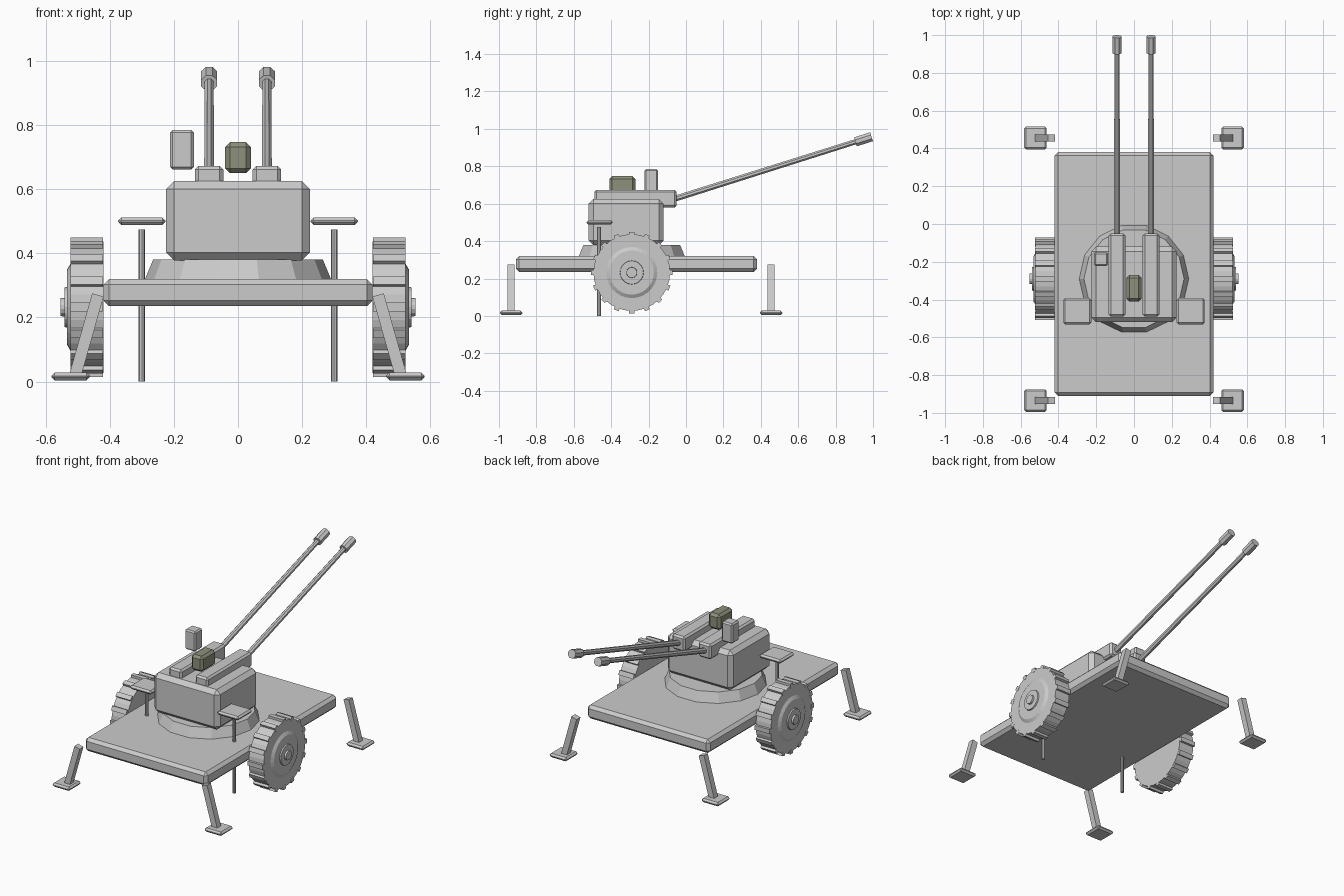
import bpy, bmesh
from math import pi, cos, sin
from mathutils import Vector, Matrix

if "Cube" in bpy.data.objects:
    bpy.data.objects.remove(bpy.data.objects["Cube"])


def make(name, bm, bevel=0.0):
    bmesh.ops.recalc_face_normals(bm, faces=bm.faces)
    me = bpy.data.meshes.new(name)
    bm.to_mesh(me)
    bm.free()
    ob = bpy.data.objects.new(name, me)
    bpy.context.collection.objects.link(ob)
    if bevel:
        m = ob.modifiers.new("bevel", 'BEVEL')
        m.width = bevel
        m.segments = 1
    return ob


def box(name, lo, hi, bevel=0.0):
    lo, hi = Vector(lo), Vector(hi)
    bm = bmesh.new()
    bmesh.ops.create_cube(bm, size=1, matrix=Matrix.Translation((lo + hi) / 2)
                          @ Matrix.Diagonal((*(hi - lo), 1)))
    return make(name, bm, bevel)


def along(a, b):
    a, b = Vector(a), Vector(b)
    rot = (b - a).to_track_quat('Z', 'Y').to_matrix().to_4x4()
    return Matrix.Translation((a + b) / 2) @ rot, (b - a).length


def rod(name, a, b, r1, r2, sides, turn=0.0):
    m, length = along(a, b)
    bm = bmesh.new()
    bmesh.ops.create_cone(bm, cap_ends=True, segments=sides, radius1=r1, radius2=r2,
                          depth=length, matrix=m @ Matrix.Rotation(turn, 4, 'Z'))
    return make(name, bm)


# carriage deck, turntable ring and gun housing
box("deck", (-.42, -.91, .235), (.42, .38, .32), .018)
rod("turntable", (0, -.29, .32), (0, -.29, .38), .29, .265, 14, pi / 2)
box("gun_housing", (-.225, -.52, .378), (.225, -.12, .625), .025)

# sights
sight = box("gun_sight", (-.04, -.41, .65), (.04, -.27, .747), .015)
mat = bpy.data.materials.new("olive")
mat.diffuse_color = (.27, .28, .20, 1)
mat.use_nodes = True
mat.node_tree.nodes["Principled BSDF"].inputs["Base Color"].default_value = mat.diffuse_color
sight.data.materials.append(mat)
box("aiming_box", (-.212, -.222, .662), (-.138, -.15, .785), .008)

WY, WZ = -.29, .232
for s, side in ((-1, "left"), (1, "right")):
    # gun: receiver, barrel, muzzle
    g = s * .09
    box(side + "_receiver", (g - .044, -.49, .58), (g + .044, -.05, .673), .011)
    end = Vector((g, .992, .958))
    d = Vector((0, 1, .315)).normalized()
    rod(side + "_barrel", end - d * 1.13, end - d * .05, .017, .015, 8, pi / 8)
    rod(side + "_muzzle", end - d * .09, end, .027, .027, 8, pi / 8)

    # crew seat on its post
    box(side + "_seat", (s * .3 - .074, -.532, .488), (s * .3 + .074, -.392, .512), .01)
    rod(side + "_seat_post", (s * .3, -.465, 0), (s * .3, -.465, .475), .01, .01, 8)

    # wheel: tyre and stepped hub
    for part, x0, x1, r1, r2, n in (("tyre", .42, .522, .205, .205, 32),
                                    ("rim", .52, .533, .14, .118, 28),
                                    ("hub", .53, .541, .064, .062, 20),
                                    ("axle_cap", .54, .553, .029, .028, 14)):
        rod(f"{side}_{part}", (s * x0, WY, WZ), (s * x1, WY, WZ), r1, r2, n)

    # tread lugs around the tyre
    bm = bmesh.new()
    for i in range(16):
        m = (Matrix.Translation((s * .472, WY, WZ)) @ Matrix.Rotation(i * pi / 8, 4, 'X')
             @ Matrix.Translation((0, 0, .205)) @ Matrix.Diagonal((.102, .028, .026, 1)))
        bmesh.ops.create_cube(bm, size=1, matrix=m)
    make(side + "_tread_lugs", bm)

    # outrigger legs and foot pads
    for y, end_name in ((-.935, "front"), (.455, "rear")):
        m, length = along((s * .437, y, .27), (s * .51, y, .012))
        bm = bmesh.new()
        bmesh.ops.create_cube(bm, size=1, matrix=m @ Matrix.Diagonal((.037, .037, length, 1)))
        make(f"{side}_{end_name}_leg", bm)
        box(f"{side}_{end_name}_foot", (s * .522 - .06, y - .06, .004),
            (s * .522 + .06, y + .06, .028), .01)
